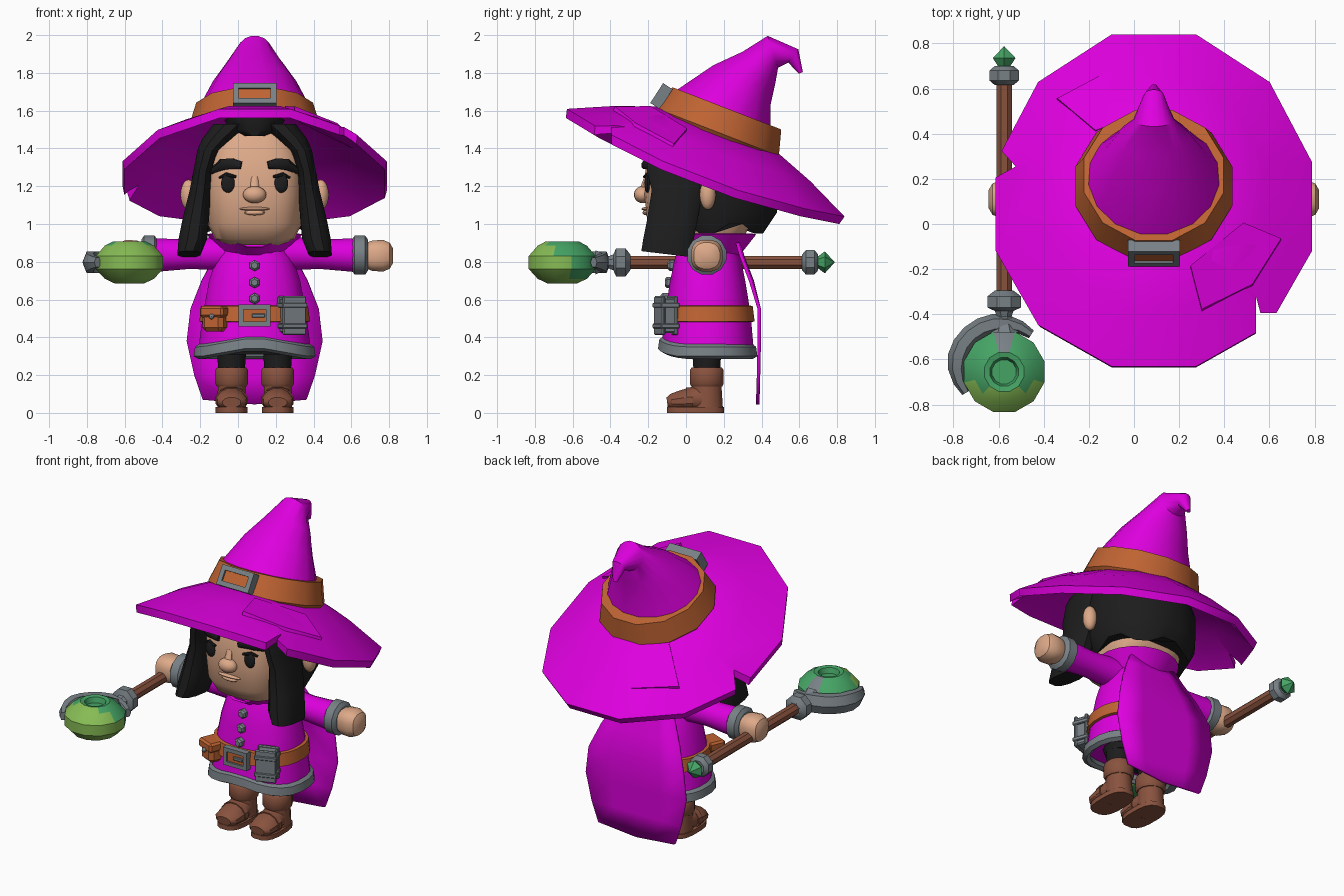
import bpy, bmesh
from math import sin, cos, pi, radians, copysign, hypot
from mathutils import Vector as V, Matrix as M

if "Cube" in bpy.data.objects:
    bpy.data.objects.remove(bpy.data.objects["Cube"])
CX = 0.088          # body centre line
BODY_Y = 0.115
X, Y, Z = V((1, 0, 0)), V((0, 1, 0)), V((0, 0, 1))
made = []


def material(name, rgb):
    m = bpy.data.materials.new(name)
    m.use_nodes = True
    m.diffuse_color = (*rgb, 1)
    m.node_tree.nodes["Principled BSDF"].inputs["Base Color"].default_value = (*rgb, 1)
    return m


PURPLE = material("magenta cloth", (0.73, 0, 0.73))
LEATHER = material("orange leather", (0.52, 0.125, 0.032))
BROWN = material("brown leather", (0.25, 0.085, 0.048))
SKIN = material("skin", (0.73, 0.4, 0.25))
METAL = material("grey metal", (0.19, 0.22, 0.24))
BLACK = material("black hair", (0.012, 0.012, 0.012))
GREEN = material("deep green", (0.06, 0.37, 0.13))
LIME = material("light green", (0.24, 0.5, 0.09))


def finish(name, bm, mat):
    bmesh.ops.recalc_face_normals(bm, faces=bm.faces)
    me = bpy.data.meshes.new(name)
    bm.to_mesh(me)
    bm.free()
    me.materials.append(mat)
    ob = bpy.data.objects.new(name, me)
    bpy.context.collection.objects.link(ob)
    made.append(ob)
    return ob


def ring(c, a, b, sides=12, n=2, u=X, v=Y):
    """Superellipse cross-section with flat sides facing the axes."""
    pts = []
    for k in range(sides):
        t = (k + 0.5) * 2 * pi / sides
        p = copysign(abs(cos(t)) ** (2 / n), cos(t))
        q = copysign(abs(sin(t)) ** (2 / n), sin(t))
        pts.append(V(c) + u * a * p + v * b * q)
    return pts


def loft(name, rings, mat, loop=False):
    bm = bmesh.new()
    rows = [[bm.verts.new(p) for p in r] for r in rings]
    n = len(rows[0])
    for r, s in zip(rows, rows[1:] + rows[:1] if loop else rows[1:]):
        for k in range(n):
            bm.faces.new((r[k], r[(k + 1) % n], s[(k + 1) % n], s[k]))
    if not loop:
        bm.faces.new(rows[0])
        bm.faces.new(rows[-1])
    return finish(name, bm, mat)


def sweep(name, spec, mat, ref=X, sides=12):
    """Tube through (point, half width, half height) stations."""
    pts = [V(s[0]) for s in spec]
    rings = []
    for i, (_, a, b) in enumerate(spec):
        t = (pts[min(i + 1, len(pts) - 1)] - pts[max(i - 1, 0)]).normalized()
        u = (ref - t * ref.dot(t)).normalized()
        rings.append(ring(pts[i], a, b, sides, 2, u, t.cross(u)))
    return loft(name, rings, mat)


def stack(name, c, rows, mat, sides=16, n=2):
    """Vertical loft from (z, rx, ry) rows."""
    return loft(name, [ring((c[0], c[1], z), a, b, sides, n) for z, a, b in rows], mat)


def ball(name, loc, size, mat, seg=16):
    bm = bmesh.new()
    bmesh.ops.create_uvsphere(bm, u_segments=seg, v_segments=seg // 2 + 2, radius=1)
    bm.transform(M.Translation(loc) @ M.Diagonal((*size, 1)))
    return finish(name, bm, mat)


def box(name, loc, size, mat, turn=0, bevel=0.012):
    bm = bmesh.new()
    bmesh.ops.create_cube(bm, size=1)
    bm.transform(M.Diagonal((*size, 1)))
    bmesh.ops.bevel(bm, geom=bm.edges[:], offset=bevel, segments=1, affect='EDGES')
    bm.transform(M.Translation(loc) @ M.Rotation(turn, 4, 'Z'))
    return finish(name, bm, mat)


def frame(name, loc, w, h, bar, depth, tilt):
    """Rectangular buckle frame with the strap showing through it."""
    m = M.Translation(loc) @ M.Rotation(tilt, 4, 'X')
    rect = lambda a, b, y: [m @ V((i * a / 2, y, j * b / 2))
                            for i, j in ((-1, -1), (1, -1), (1, 1), (-1, 1))]
    d, g = depth / 2, 2 * bar
    loft(name, [rect(w, h, -d), rect(w, h, d), rect(w - g, h - g, d),
                rect(w - g, h - g, -d)], METAL, True)
    loft(name + "_strap", [rect(w - bar, h - bar, y) for y in (0.012 - d, d - 0.004)], LEATHER)


# Hat: tilted brim with a drooping edge
HAT = M.Translation((CX, 0.095, 1.30)) @ M.Rotation(radians(-21.2), 4, 'X')
DROOP = 0.085


def brim_ring(s, z):
    pts = ring((0, 0, z), 0.725 * s, 0.816 * s)
    return [HAT @ (p - Z * DROOP * (p.x / 0.72) ** 2) for p in pts]


brim = loft("hat_brim", [brim_ring(s, z) for s, z in (
    (0.4, 0.17), (0.7, 0.1), (0.95, 0.003), (0.985, -0.015), (1, 0.032), (0.7, 0.138), (0.4, 0.222))], PURPLE)
notches = (((0.54, -0.32), (0.54, -0.55), (0.72, -0.55), (0.72, -0.395), (0.56, -0.395)),
           ((-0.524, 0.255), (-0.62, 0.36), (-0.66, 0.18)))
for outline in notches:
    cut = loft("notch_cutter", [[V((*p, z)) for p in outline] for z in (0.9, 1.8)], PURPLE)
    cut.hide_render = True
    mod = brim.modifiers.new("notch", 'BOOLEAN')
    mod.operation, mod.object, mod.solver = 'DIFFERENCE', cut, 'EXACT'
    bpy.context.view_layer.objects.active = brim
    bpy.ops.object.modifier_apply(modifier=mod.name)
    made.remove(cut)
    bpy.data.objects.remove(cut)


def on_brim(x, y, lift):
    p = HAT.inverted() @ V((x, y, 1.45))
    for _ in range(12):
        s = hypot(p.x / 0.72, p.y / 0.816)
        p.z = (0.136 - (s - 0.7) * (0.35 if s > 0.7 else 0.28)) - DROOP * (p.x / 0.72) ** 2
        p.y += (y - (HAT @ p).y) / cos(radians(21.2))
    return HAT @ (p + Z * lift)


# (x, y, lift) corners of the raised cloth patches
for side, patch in (("front", ((0.485, 0, 0.017), (0.652, -0.07, 0.017), (0.524, -0.273, 0.017),
                               (0.3, -0.383, 0.017), (0.25, -0.19, 0.017))),
                    ("back", ((-0.09, 0.69, 0), (-0.34, 0.55, 0.02), (-0.17, 0.41, 0.013),
                              (0.02, 0.5, -0.025)))):
    loft("brim_patch_" + side, [[on_brim(x, y, -0.035) for x, y, _ in patch],
                                [on_brim(*p) for p in patch]], PURPLE)
sweep("hat_crown", [((CX, y, z), a, b) for y, z, a, b in (
    (0.19, 1.55, 0.322, 0.302), (0.296, 1.735, 0.225, 0.188), (0.386, 1.83, 0.158, 0.122),
    (0.46, 1.912, 0.092, 0.09), (0.568, 1.89, 0.045, 0.045), (0.608, 1.80, 0.014, 0.012))],
    PURPLE, sides=16)
loft("hat_band", [[HAT @ p for p in ring((0, 0, z), r, r)] for z, r in (
    (0.17, 0.335), (0.2, 0.36), (0.335, 0.32), (0.335, 0.28))], LEATHER)
frame("hat_buckle", (CX, -0.13, 1.677), 0.23, 0.125, 0.03, 0.06, radians(-33))

# Head and face
stack("head", (CX, 0.07), ((0.89, 0.15, 0.17), (0.92, 0.21, 0.23), (1.0, 0.25, 0.275),
      (1.15, 0.26, 0.29), (1.35, 0.26, 0.285), (1.5, 0.2, 0.2)), SKIN, 28, 3)
stack("neck", (CX, 0.13), ((0.82, 0.13, 0.13), (0.98, 0.15, 0.15)), SKIN)
face_y = lambda d: 0.07 - 0.29 * (1 - (abs(d) / 0.26) ** 3) ** (1 / 3)
sweep("nose_bridge", [((CX, -0.21, 1.25), 0.018, 0.01), ((CX, -0.235, 1.16), 0.028, 0.02)], SKIN)
ball("nose", (CX, -0.23, 1.155), (0.062, 0.046, 0.045), SKIN)
ball("upper_lip", (CX, -0.213, 1.08), (0.08, 0.022, 0.01), SKIN)
ball("lower_lip", (CX, -0.21, 1.06), (0.055, 0.02, 0.014), SKIN)

# Hair
cap = []
for z, a, b, y in ((0.965, 0.3, 0.25, 0.185), (1.06, 0.33, 0.32, 0.165), (1.25, 0.335, 0.325, 0.16),
                   (1.4, 0.3, 0.28, 0.15), (1.52, 0.2, 0.2, 0.14)):
    cap.append(ring((CX, y, z), a, b, 20))
cap[0] = [p + Z * (0.035 if k % 4 < 2 else -0.015) for k, p in enumerate(cap[0])]
loft("hair_back", cap, BLACK)
loft("hair_parting", [ring((CX, -0.07, z), a, 0.155, 12) for z, a in ((1.465, 0.06), (1.5, 0.14), (1.56, 0.17))], BLACK)
# Rows of z, inner, outer, front, rear
LOCK = ((1.53, 0.02, 0.22, -0.2, 0.08), (1.45, 0.115, 0.28, -0.215, 0.1), (1.39, 0.185, 0.305, -0.215, 0.1),
        (1.28, 0.225, 0.325, -0.21, 0.1), (1.18, 0.23, 0.345, -0.185, 0.09), (1.02, 0.24, 0.385, -0.21, 0.065),
        (0.92, 0.25, 0.405, -0.23, 0.045), (0.84, 0.285, 0.41, -0.24, 0.035))

# Paired parts
for s, side in ((-1, "right"), (1, "left")):
    at = lambda d, y, z: (CX + s * d, y, z)
    lock = [ring(at((i + o) / 2, (f + r) / 2, z), (o - i) / 2, (r - f) / 2, 12, 2.6)
            for z, i, o, f, r in LOCK]
    lock[-1] = [p - Z * 0.12 * (p.y + 0.1) for p in lock[-1]]
    loft("hair_lock_" + side, lock, BLACK)
    ball("ear_" + side, at(0.35, 0.115, 1.155), (0.043, 0.043, 0.08), SKIN)
    ball("eye_" + side, at(0.14, face_y(0.14), 1.215), (0.038, 0.016, 0.05), BLACK)
    sweep("eyelash_" + side, [(at(d, face_y(d) - 0.004, z), w, 0.01) for d, z, w in (
        (0.1, 1.25, 0.008), (0.15, 1.262, 0.012), (0.185, 1.245, 0.006))], BLACK, Z, 8)
    sweep("eyebrow_" + side, [(at(d, face_y(d), z), w, 0.02) for d, z, w in (
        (0.07, 1.31, 0.022), (0.12, 1.32, 0.03), (0.17, 1.315, 0.032), (0.24, 1.27, 0.014))], BLACK, Z, 8)
    sweep("sleeve_" + side, [(at(d, 0.11, z), r, r) for d, z, r in (
        (0.08, 0.84, 0.1), (0.2, 0.845, 0.09), (0.35, 0.84, 0.08), (0.54, 0.835, 0.092))], PURPLE, Z, 14)
    sweep("cuff_" + side, [(at(d, 0.11, 0.835), r, r) for d, r in (
        (0.515, 0.085), (0.53, 0.107), (0.585, 0.107), (0.6, 0.085))], METAL, Z, 12)
    loft("hand_" + side, [ring(at(d, 0.11, 0.832), r, r, 16, 2.6, Y, Z) for d, r in (
        (0.58, 0.065), (0.625, 0.082), (0.68, 0.085), (0.715, 0.07), (0.732, 0.04))], SKIN)
    leg = at(0.122, 0.11, 0)
    stack("leg_" + side, leg, ((0.2, 0.07, 0.07), (0.42, 0.085, 0.085)), BLACK)
    stack("boot_cuff_" + side, leg, ((0.14, 0.08, 0.085), (0.155, 0.09, 0.093),
          (0.225, 0.09, 0.093), (0.24, 0.08, 0.083)), BROWN, 12)
    stack("boot_shaft_" + side, leg, ((0.03, 0.078, 0.088), (0.15, 0.075, 0.08)), BROWN, 12)
    sweep("boot_foot_" + side, [(at(0.122, y, z), a, b) for y, z, a, b in (
        (-0.1, 0.055, 0.05, 0.028), (-0.075, 0.058, 0.077, 0.046), (-0.02, 0.063, 0.084, 0.06),
        (0.06, 0.075, 0.078, 0.072), (0.12, 0.08, 0.07, 0.07))], BROWN, X, 12)
    loft("boot_sole_" + side, [ring(at(0.122, 0.05, z), 0.085, 0.152, 16, 2.8) for z in (0, 0.03)], BROWN)
    sweep("boot_strap_" + side, [(at(0.122, y, 0.067), 0.088, 0.07) for y in (0, 0.035)], BROWN, X, 12)

# Robe, hem, collar
stack("hips", (CX, 0.11), ((0.31, 0.2, 0.13), (0.45, 0.24, 0.18)), BLACK)
raise_front = lambda p, h, w: p + Z * h * max(0, 1 - abs(p.x - CX) / w) * (p.y < BODY_Y)
robe = [ring((CX, BODY_Y, z), a, b, 24, 2.3) for z, a, b in (
    (0.34, 0.3, 0.245), (0.53, 0.274, 0.228), (0.7, 0.243, 0.2), (0.82, 0.205, 0.175), (0.92, 0.15, 0.13))]
robe[0] = [raise_front(p, 0.05, 0.28) for p in robe[0]]
loft("robe", robe, PURPLE)
loft("robe_hem", [[raise_front(p, 0.05, 0.28) for p in ring((CX, BODY_Y, z), a, a - 0.06, 24, 2.3)]
                  for z, a in ((0.285, 0.3), (0.3, 0.325), (0.35, 0.318), (0.365, 0.295), (0.3, 0.28))], METAL, True)
loft("collar", [[raise_front(p, h, 0.2) for p in ring((CX, 0.125, z), a, b, 20)] for z, a, b, h in (
    (0.82, 0.17, 0.15, 0), (0.945, 0.255, 0.25, -0.085), (0.95, 0.235, 0.23, -0.085), (0.83, 0.14, 0.13, 0))],
    PURPLE, True)

# Cape
bm = bmesh.new()
rows = []
for z, w, y in ((0.9, 0.17, 0.28), (0.83, 0.21, 0.3), (0.7, 0.28, 0.35), (0.55, 0.34, 0.388),
                (0.38, 0.36, 0.388), (0.2, 0.32, 0.384), (0.07, 0.275, 0.38)):
    rows.append([bm.verts.new((CX + w * u, y - 0.008 * u * u * (z > 0.6),
                               z - (0.025 * (1 - abs(u)) if z < 0.1 else 0)))
                 for u in (-1, -0.5, 0, 0.5, 1)])
for r, q in zip(rows, rows[1:]):
    for k in range(4):
        bm.faces.new((r[k], r[k + 1], q[k + 1], q[k]))
cape = finish("cape", bm, PURPLE)
mod = cape.modifiers.new("thickness", 'SOLIDIFY')
mod.thickness, mod.offset = 0.018, 0

# Belt and its gear
stack("belt", (CX, BODY_Y), ((0.48, 0.28, 0.235), (0.485, 0.295, 0.25), (0.565, 0.285, 0.24),
      (0.57, 0.26, 0.22)), LEATHER, 24, 2.3)
frame("belt_buckle", (CX, -0.14, 0.515), 0.17, 0.115, 0.025, 0.04, 0)
box("buckle_pin", (CX + 0.02, -0.145, 0.515), (0.07, 0.03, 0.022), METAL, 0, 0.004)
for i, z in enumerate((0.78, 0.69, 0.605)):
    y = (-0.075, -0.09, -0.112)[i]
    sweep(f"button_{i + 1}", [((CX, y + 0.03, z), 0.03, 0.03), ((CX, y - 0.01, z), 0.03, 0.03),
                              ((CX, y - 0.022, z), 0.018, 0.018)], METAL, X, 6)
box("pouch", (-0.122, -0.09, 0.49), (0.12, 0.1, 0.12), LEATHER, -0.4, 0.022)
box("pouch_flap", (-0.122, -0.093, 0.535), (0.135, 0.112, 0.06), LEATHER, -0.4)
ball("pouch_stud", (-0.14, -0.15, 0.51), (0.015, 0.015, 0.015), METAL, 8)
BOOK = V((0.285, -0.105, 0.515))
box("book", BOOK, (0.115, 0.075, 0.185), METAL, 0.35, 0.008)
for k, part in ((-1, "front"), (1, "back")):
    off = M.Rotation(0.35, 3, 'Z') @ V((0, k * 0.036, 0))
    box("book_cover_" + part, BOOK + off, (0.13, 0.02, 0.205), METAL, 0.35, 0.006)
for k, part in ((-1, "lower"), (1, "upper")):
    box("book_strap_" + part, BOOK + Z * 0.055 * k, (0.138, 0.105, 0.025), METAL, 0.35, 0.004)

# Staff
SX, SZ, ORB_Y = -0.575, 0.797, -0.655


def along(name, rows, mat, sides=8):
    return sweep(name, [((SX, y, SZ), r, r) for y, r in rows], mat, X, sides)


along("staff_pole", ((-0.32, 0.037), (0.65, 0.037)), BROWN)
along("staff_front_collar", ((-0.48, 0.07), (-0.41, 0.035), (-0.385, 0.045), (-0.37, 0.08),
      (-0.32, 0.08), (-0.295, 0.045)), METAL)
along("staff_rear_collar", ((0.615, 0.045), (0.635, 0.07), (0.68, 0.07), (0.7, 0.045)), METAL)
along("staff_gem", ((0.69, 0.025), (0.735, 0.058), (0.785, 0.003)), GREEN, 6)
orb = stack("staff_orb", (SX, ORB_Y), ((0.685, 0.08, 0.08), (0.71, 0.135, 0.135), (0.762, 0.184, 0.184),
            (0.83, 0.184, 0.184), (0.885, 0.135, 0.135), (0.908, 0.09, 0.09), (0.903, 0.065, 0.065),
            (0.87, 0.055, 0.055)), GREEN, 12)
orb.data.materials.append(LIME)
orb.data.materials.append(METAL)
for p in orb.data.polygons:
    dx, dy, dz = p.center - V((SX, ORB_Y, SZ))
    if dy > 0.1 and abs(dx) < 0.06:
        p.material_index = 2
    elif dy + 0.8 * dz < 0.02 and hypot(dx, dy) > 0.08:
        p.material_index = 1
# Crescent blade hugging the orb
arc = []
for k in range(11):
    t = radians(48 + 17 * k)
    g = min(1, 0.45 + 0.2 * min(k, 10 - k))
    arc.append(((SX - 0.012 + 0.198 * cos(t), -0.63 + 0.19 * sin(t), SZ), 0.065 * g, 0.045 * g))
sweep("staff_crescent", arc, METAL, Z, 6)

# Smooth shading with sharp edges kept
bpy.ops.object.select_all(action='DESELECT')
for ob in made:
    ob.select_set(True)
bpy.context.view_layer.objects.active = made[0]
bpy.ops.object.shade_smooth_by_angle(angle=radians(35))
